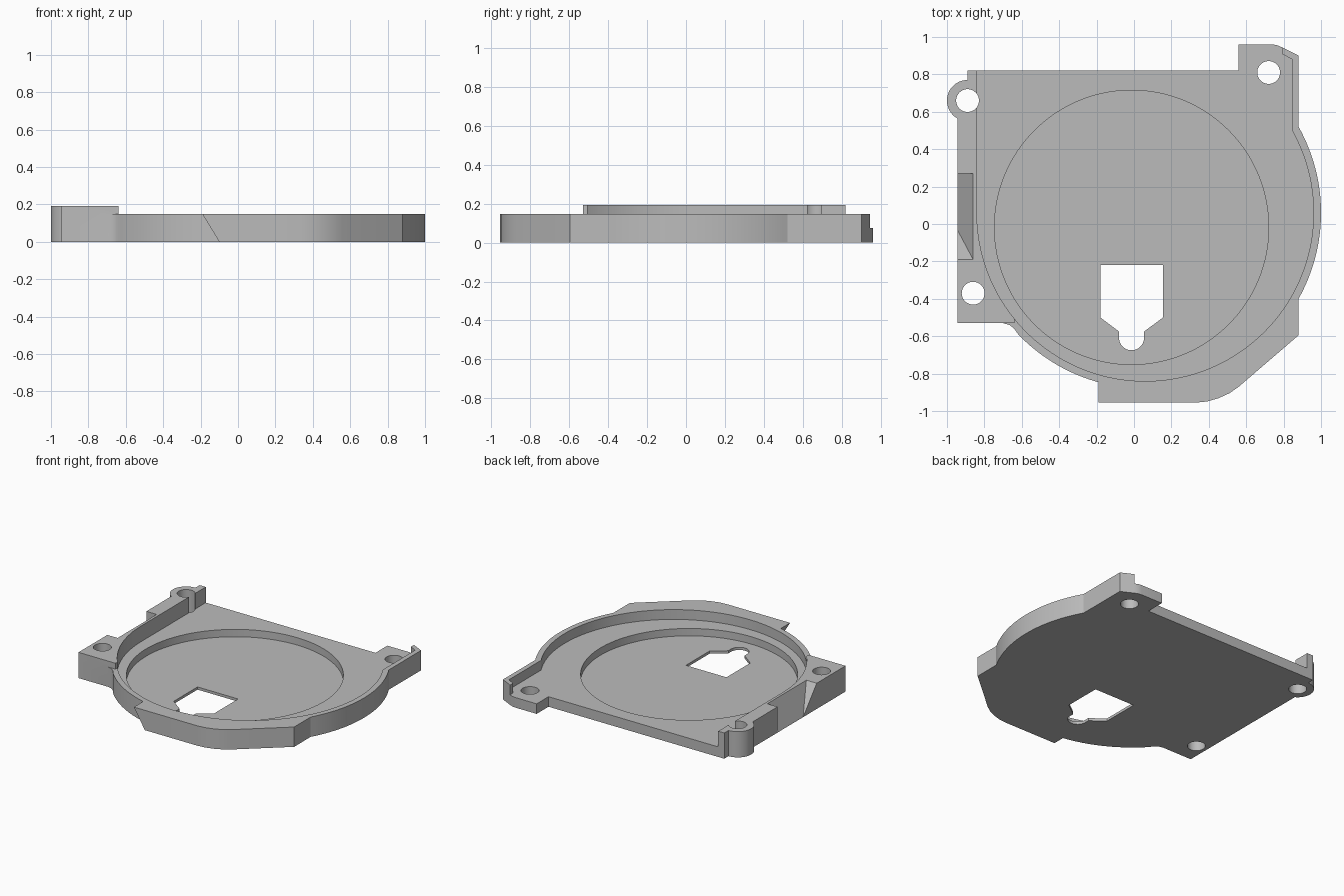
import bpy, bmesh
from math import cos, sin, radians
from mathutils import Vector

if "Cube" in bpy.data.objects:
    bpy.data.objects.remove(bpy.data.objects["Cube"], do_unlink=True)

RIM_CENTRE = (0.06, 0.06)
FLOOR, RIM, RAISED, ABOVE = 0.075, 0.148, 0.192, 0.3

grey = bpy.data.materials.new("plain_grey")
grey.use_nodes = True
grey.diffuse_color = (0.5, 0.5, 0.5, 1)
grey.node_tree.nodes["Principled BSDF"].inputs["Base Color"].default_value = (0.5, 0.5, 0.5, 1)


def arc(centre, r, start, end, n):
    """Points along a circular arc, angles in degrees."""
    angles = [radians(start + (end - start) * i / n) for i in range(n + 1)]
    return [(centre[0] + r * cos(a), centre[1] + r * sin(a)) for a in angles]


def add_object(name, bm):
    bmesh.ops.recalc_face_normals(bm, faces=bm.faces)
    mesh = bpy.data.meshes.new(name)
    bm.to_mesh(mesh)
    bm.free()
    mesh.materials.append(grey)
    obj = bpy.data.objects.new(name, mesh)
    bpy.context.collection.objects.link(obj)
    return obj


def prism(name, points, z0, z1):
    """Extrude a flat outline from z0 to z1."""
    bm = bmesh.new()
    face = bm.faces.new([bm.verts.new((x, y, z0)) for x, y in points])
    top = bmesh.ops.extrude_face_region(bm, geom=[face])["geom"]
    verts = [v for v in top if isinstance(v, bmesh.types.BMVert)]
    bmesh.ops.translate(bm, verts=verts, vec=Vector((0, 0, z1 - z0)))
    return add_object(name, bm)


def hull(name, points):
    bm = bmesh.new()
    for p in points:
        bm.verts.new(p)
    bmesh.ops.convex_hull(bm, input=bm.verts)
    return add_object(name, bm)


def combine(target, tool, operation="DIFFERENCE"):
    """Apply a boolean and discard the tool."""
    mod = target.modifiers.new(tool.name, "BOOLEAN")
    mod.object, mod.operation, mod.solver = tool, operation, "EXACT"
    bpy.context.view_layer.objects.active = target
    bpy.ops.object.modifier_apply(modifier=mod.name)
    bpy.data.objects.remove(tool, do_unlink=True)


# Full-height housing outline, counter-clockwise from the front right corner
outline = [(-0.945, -0.53), (-0.70, -0.53), (-0.665, -0.54), (-0.64, -0.56)]
outline += arc(RIM_CENTRE, 0.94, 223.7, 260.2, 20)
outline += [(-0.10, -0.955), (0.33, -0.955), (0.39, -0.949), (0.45, -0.932),
            (0.51, -0.905), (0.56, -0.87), (0.88, -0.595)]
outline += arc(RIM_CENTRE, 0.94, -29.3, 29.3, 32)
outline += [(0.88, 0.90), (0.79, 0.945), (0.765, 0.956), (0.74, 0.96), (0.56, 0.96),
            (0.56, 0.82), (-0.89, 0.82)]
outline += arc((-0.89, 0.66), 0.11, 90, 240, 28)
body = prism("housing_cover", outline, 0, RAISED)

# Overhanging end of the front lip
lean = -0.10 - 0.09 * RAISED / RIM
wedge = [(x, y, z) for y in (-0.955, -0.82)
         for x, z in ((-0.10, 0), (-0.05, 0), (-0.05, RAISED), (lean, RAISED))]
combine(body, hull("lip_end", wedge), "UNION")

# Lower rim everywhere except the raised right wall
combine(body, prism("rim_cutter", [(-0.64, 1.2), (-0.64, -0.53), (-1.2, -0.53),
                                   (-1.2, -1.2), (1.2, -1.2), (1.2, 1.2)], RIM, ABOVE))

# Open-backed pocket and round recess
pocket = [(-0.84, 1.2)] + arc(RIM_CENTRE, 0.90, 180, 389.3, 112)
pocket += [(0.845, 0.88), (0.79, 0.91), (0.79, 1.2)]
combine(body, prism("pocket_cutter", pocket, FLOOR, ABOVE))
recess = arc((-0.013, -0.018), 0.733, 0, 360, 128)[:-1]
combine(body, prism("recess_cutter", recess, 0.02, ABOVE))

# Screw holes
for centre in ((-0.89, 0.66), (0.72, 0.81), (-0.86, -0.37)):
    combine(body, prism("screw_hole", arc(centre, 0.061, 0, 360, 40)[:-1], -0.1, ABOVE))

# Window with a rounded tail
window = [(0.155, -0.50), (0.155, -0.22), (-0.18, -0.22), (-0.18, -0.50), (-0.08, -0.575)]
window += arc((-0.013, -0.608), 0.067, 180, 360, 24) + [(0.054, -0.575)]
combine(body, prism("window_cutter", window, -0.1, ABOVE))

# Sloped scoop in the outside of the raised wall
scoop = []
for t in (0.005, 1.2):
    for x in (-1.1, -0.945 + 0.085 * t):
        scoop += [(x, 0.27, RAISED * t), (x, -0.03 - 0.16 * t, RAISED * t)]
combine(body, hull("scoop_cutter", scoop))

# Smooth the round walls, keep the edges crisp
bpy.ops.object.select_all(action="DESELECT")
body.select_set(True)
bpy.context.view_layer.objects.active = body
bpy.ops.object.shade_smooth_by_angle(angle=radians(25))
